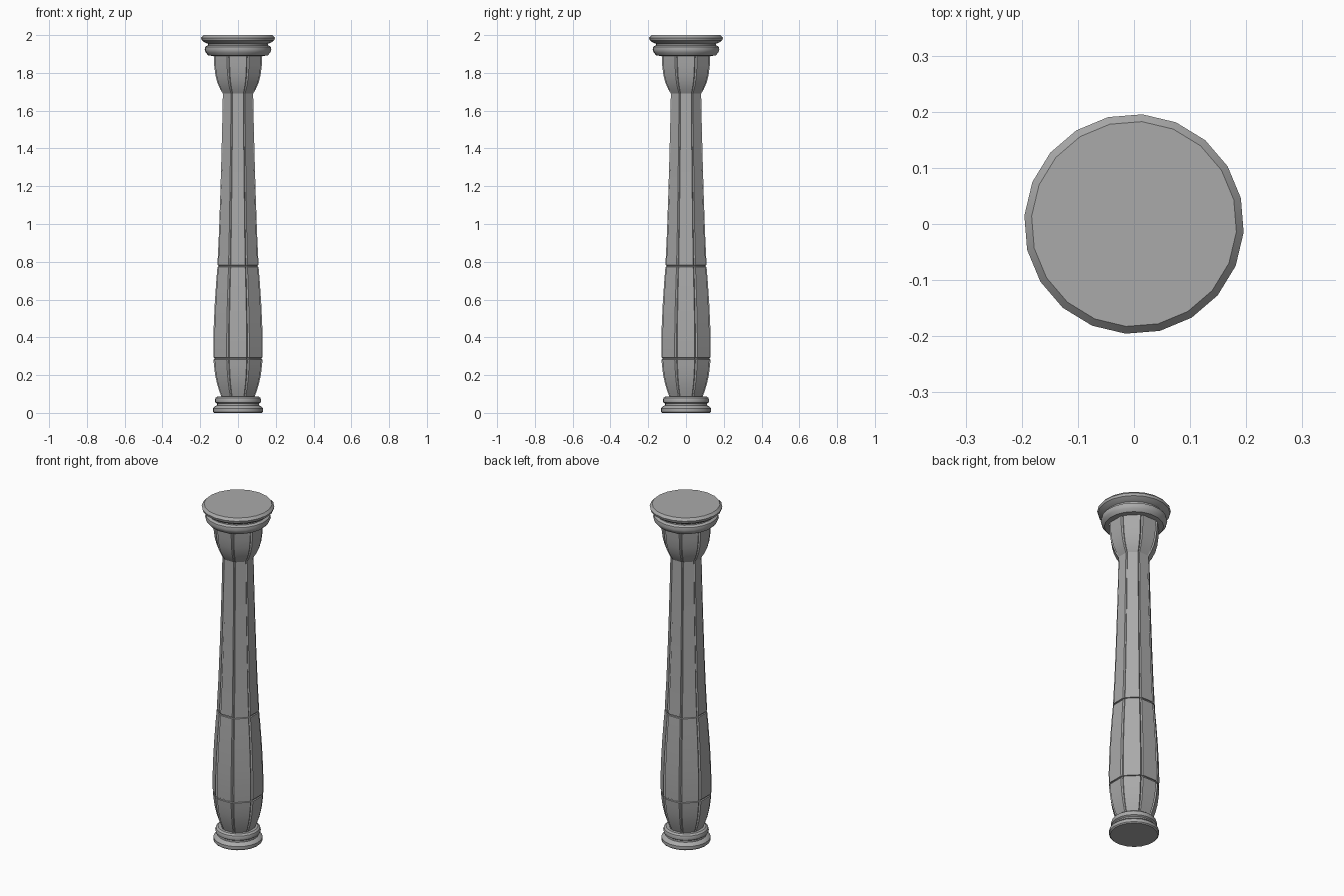
import bpy, bmesh, math
from math import cos, sin, radians

if "Cube" in bpy.data.objects:
    bpy.data.objects.remove(bpy.data.objects["Cube"])

# Dark grey stone
stone = bpy.data.materials.new("stone")
stone.diffuse_color = (0.4, 0.4, 0.4, 1)
stone.use_nodes = True
stone.node_tree.nodes["Principled BSDF"].inputs["Base Color"].default_value = stone.diffuse_color


def loft(name, profile, section, smooth=32):
    """Stack scaled copies of a cross-section: profile is (radius, z)."""
    bm = bmesh.new()
    rings = [[bm.verts.new((x * r, y * r, z)) for x, y in section] for r, z in profile]
    n = len(section)
    for a, b in zip(rings, rings[1:]):
        for i in range(n):
            j = (i + 1) % n
            bm.faces.new((a[i], a[j], b[j], b[i]))
    bm.faces.new(rings[0][::-1])
    bm.faces.new(rings[-1])
    me = bpy.data.meshes.new(name)
    bm.to_mesh(me)
    bm.free()
    me.materials.append(stone)
    ob = bpy.data.objects.new(name, me)
    bpy.context.collection.objects.link(ob)
    bpy.ops.object.select_all(action='DESELECT')
    bpy.context.view_layer.objects.active = ob
    ob.select_set(True)
    bpy.ops.object.shade_smooth_by_angle(angle=radians(smooth))
    return ob


# 20-sided round section for the mouldings
round_sec = [(cos(radians(13.6 + 18 * i)), sin(radians(13.6 + 18 * i))) for i in range(20)]

# Octagon of unit apothem with a shallow groove along each corner
oct_sec = []
for k in range(8):
    a, c = radians(45 * k), radians(45 * k + 22.5)
    for t in (-0.35, 0.35):
        oct_sec.append((cos(a) - t * sin(a), sin(a) + t * cos(a)))
    oct_sec.append((1.0 * cos(c), 1.0 * sin(c)))

# Base moulding
loft("base_moulding", [(0.127, 0), (0.133, 0.006), (0.133, 0.024), (0.124, 0.034), (0.112, 0.040),
                       (0.112, 0.050), (0.121, 0.056), (0.123, 0.068), (0.119, 0.080),
                       (0.108, 0.088)], round_sec)


def seam(r, z, w=0.005, d=0.006):
    """Shallow groove around the shaft."""
    return [(r, z - w), (r - d, z - w * 0.6), (r - d, z + w * 0.6), (r, z + w)]


# Octagonal swelling shaft with two seams
shaft = [(0.086, 0.08), (0.097, 0.11), (0.110, 0.15), (0.121, 0.20), (0.127, 0.25)]
shaft += seam(0.130, 0.288)
shaft += [(0.131, 0.36), (0.129, 0.45), (0.123, 0.58), (0.115, 0.70)]
shaft += seam(0.109, 0.778)
shaft += [(0.101, 0.95), (0.094, 1.15), (0.088, 1.35), (0.083, 1.55), (0.080, 1.70)]
loft("shaft", shaft, oct_sec)

# Flared octagonal capital
loft("capital_bell", [(0.080, 1.69), (0.095, 1.715), (0.110, 1.75), (0.120, 1.79),
                      (0.126, 1.84), (0.129, 1.90)], oct_sec)

# Top moulding
loft("top_moulding", [(0.130, 1.889), (0.158, 1.893), (0.172, 1.908), (0.177, 1.922), (0.174, 1.938),
                      (0.160, 1.946), (0.160, 1.954), (0.178, 1.962), (0.192, 1.972),
                      (0.196, 1.986), (0.183, 2.0)], round_sec)
